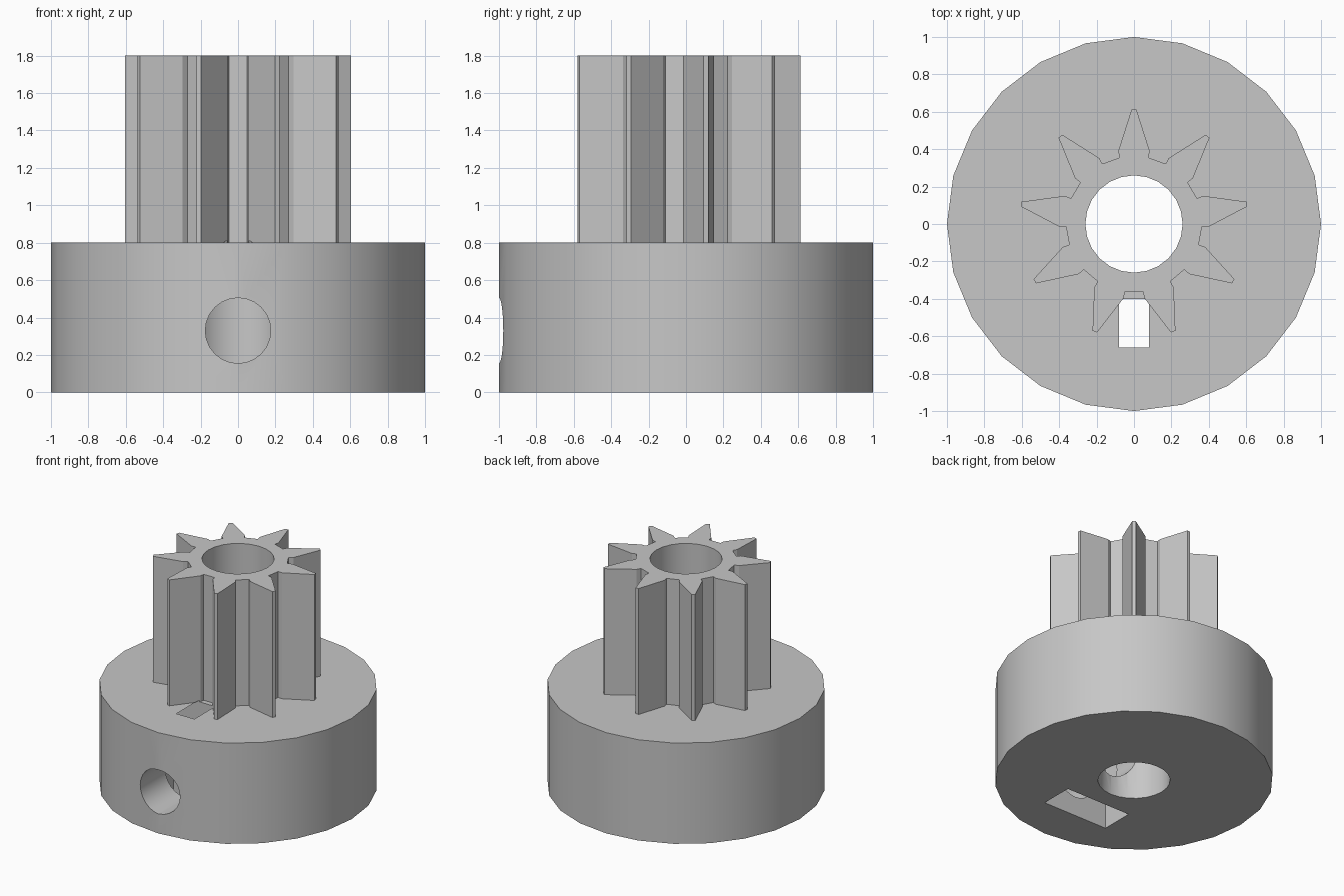
import bpy, bmesh, math
from mathutils import Matrix

if "Cube" in bpy.data.objects:
    bpy.data.objects.remove(bpy.data.objects["Cube"])

grey = bpy.data.materials.new("grey plastic")
grey.diffuse_color = (0.57, 0.57, 0.57, 1)
grey.use_nodes = True
grey.node_tree.nodes["Principled BSDF"].inputs["Base Color"].default_value = grey.diffuse_color


def prism(name, outline, z0, z1, matrix=Matrix()):
    """Extrude a counter-clockwise 2D outline from z0 to z1."""
    bm = bmesh.new()
    face = bm.faces.new([bm.verts.new((x, y, z0)) for x, y in outline])
    ext = bmesh.ops.extrude_face_region(bm, geom=[face])
    top = [v for v in ext["geom"] if isinstance(v, bmesh.types.BMVert)]
    bmesh.ops.translate(bm, verts=top, vec=(0, 0, z1 - z0))
    bm.transform(matrix)
    bmesh.ops.recalc_face_normals(bm, faces=bm.faces)
    mesh = bpy.data.meshes.new(name)
    bm.to_mesh(mesh)
    bm.free()
    mesh.materials.append(grey)
    obj = bpy.data.objects.new(name, mesh)
    bpy.context.collection.objects.link(obj)
    return obj


def circle(radius, sides, cy=0.0):
    return [(radius * math.cos(math.tau * i / sides),
             cy + radius * math.sin(math.tau * i / sides)) for i in range(sides)]


def combine(target, other, operation):
    mod = target.modifiers.new(operation, 'BOOLEAN')
    mod.operation = operation
    mod.solver = 'EXACT'
    mod.object = other
    bpy.context.view_layer.objects.active = target
    bpy.ops.object.modifier_apply(modifier=mod.name)
    bpy.data.objects.remove(other)


# Toothed section: nine pointed teeth around a narrow root
TEETH = 9
half = [(0.355, 0.077), (0.390, 0.084), (0.612, 0.013)]  # (outward, sideways)
tooth = [(r, -s) for r, s in half] + [(r, s) for r, s in reversed(half)]
gear_outline = []
for i in range(TEETH):
    a = math.pi / 2 + math.tau * i / TEETH
    gear_outline += [(r * math.cos(a) - s * math.sin(a),
                      r * math.sin(a) + s * math.cos(a)) for r, s in tooth]

# Hub joined with the toothed section
pulley = prism("pulley", circle(1.0, 24), 0, 0.8)
combine(pulley, prism("toothed_section", gear_outline, 0.6, 1.8), 'UNION')

# Shaft bore
combine(pulley, prism("bore", circle(0.26, 24), -0.1, 1.9), 'DIFFERENCE')

# Nut pocket, open below, its pointed top just breaking through the deck
to_front = Matrix.Rotation(math.pi / 2, 4, 'X')  # outline y -> z, depth -> -y
pocket = [(-0.285, -0.1), (0.285, -0.1), (0.285, 0.68), (0, 0.846), (-0.285, 0.68)]
combine(pulley, prism("nut_pocket", pocket, 0.40, 0.66, to_front), 'DIFFERENCE')

# Set screw hole from the front into the bore
combine(pulley, prism("screw_hole", circle(0.175, 24, 0.33), 0.0, 1.1, to_front),
        'DIFFERENCE')

# Smooth round walls, crisp edges elsewhere
bpy.ops.object.select_all(action='DESELECT')
pulley.select_set(True)
bpy.context.view_layer.objects.active = pulley
bpy.ops.object.shade_smooth_by_angle(angle=math.radians(20))
